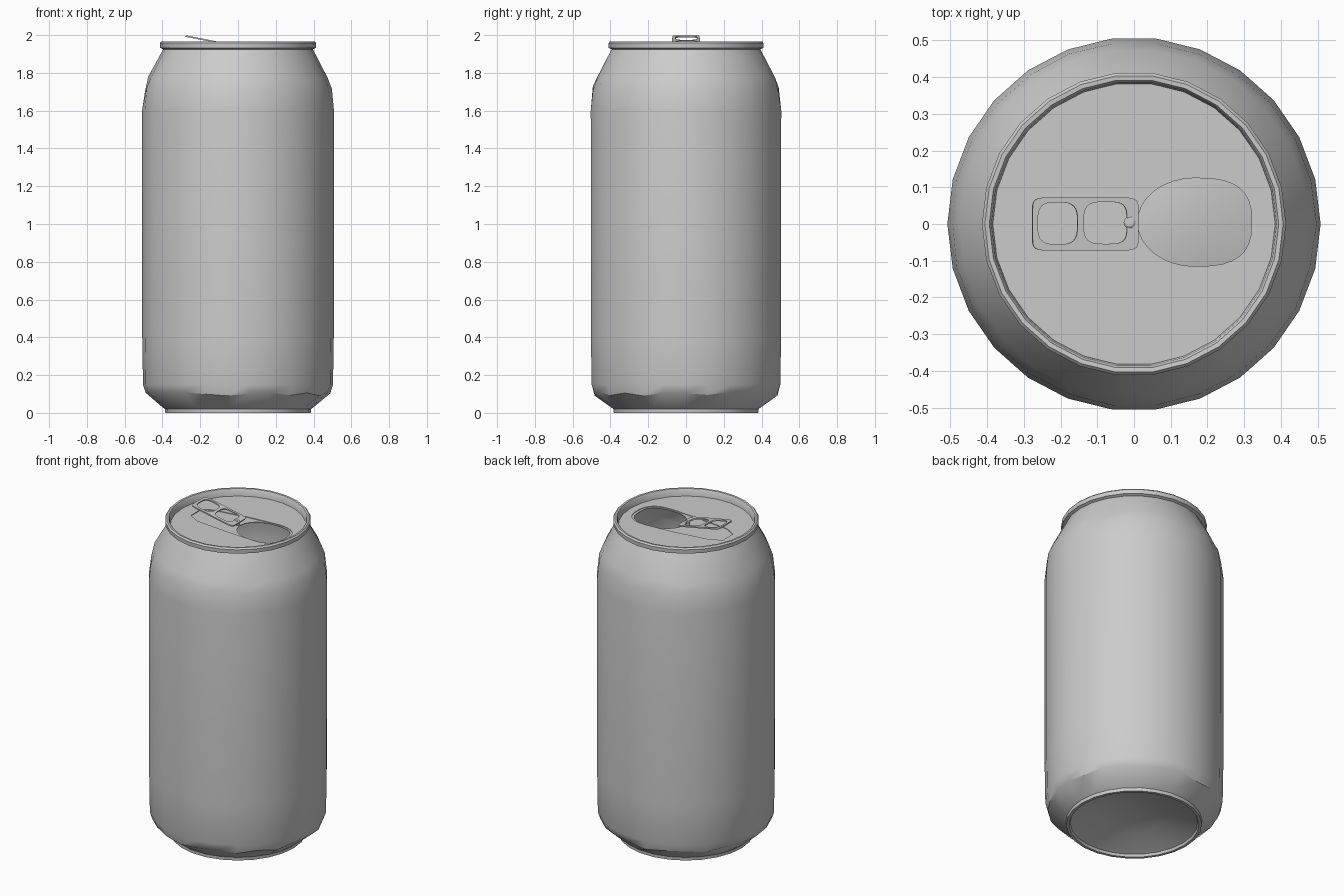
import bpy, bmesh, math, random
from mathutils import Matrix

random.seed(4)
SEGS = 26
if "Cube" in bpy.data.objects:
    bpy.data.objects.remove(bpy.data.objects["Cube"], do_unlink=True)

metal = bpy.data.materials.new("plain_grey_metal")
metal.use_nodes = True
GREY = (0.6, 0.6, 0.6, 1)
metal.diffuse_color = GREY
metal.node_tree.nodes["Principled BSDF"].inputs["Base Color"].default_value = GREY


def smooth(obj, degrees):
    bpy.ops.object.select_all(action="DESELECT")
    obj.select_set(True)
    bpy.context.view_layer.objects.active = obj
    bpy.ops.object.shade_smooth_by_angle(angle=math.radians(degrees))


def lathe(name, profile, wobble=None):
    """Spin (radius, height) points; wobble maps a ring index to height jitter."""
    wobble = wobble or {}
    bm = bmesh.new()
    rings = []
    for i, (r, z) in enumerate(profile):
        if r == 0:
            rings.append([bm.verts.new((0, 0, z))] * SEGS)
            continue
        ring = []
        for k in range(SEGS):
            a = math.tau * k / SEGS
            dz = random.uniform(-1, 1) * wobble.get(i, 0)
            dr = r * (1 + random.uniform(-0.2, 0.2) * wobble.get(i, 0))
            ring.append(bm.verts.new((dr * math.cos(a), dr * math.sin(a), z + dz)))
        rings.append(ring)
    for low, high in zip(rings, rings[1:]):
        for k in range(SEGS):
            n = (k + 1) % SEGS
            corners = list(dict.fromkeys((low[k], low[n], high[n], high[k])))
            bm.faces.new(corners)
    bmesh.ops.recalc_face_normals(bm, faces=bm.faces)
    mesh = bpy.data.meshes.new(name)
    bm.to_mesh(mesh)
    bm.free()
    obj = bpy.data.objects.new(name, mesh)
    bpy.context.collection.objects.link(obj)
    mesh.materials.append(metal)
    smooth(obj, 32)
    return obj


def plate(name, outlines, z, half_thick):
    """Flat sheet; every outline inside the first one becomes a hole."""
    curve = bpy.data.curves.new(name, "CURVE")
    curve.dimensions = "2D"
    curve.fill_mode = "BOTH"
    curve.extrude = half_thick
    for points in outlines:
        spline = curve.splines.new("POLY")
        spline.points.add(len(points) - 1)
        for p, (x, y) in zip(spline.points, points):
            p.co = (x, y, 0, 1)
        spline.use_cyclic_u = True
    obj = bpy.data.objects.new(name, curve)
    bpy.context.collection.objects.link(obj)
    obj.location.z = z
    curve.materials.append(metal)
    bpy.ops.object.select_all(action="DESELECT")
    obj.select_set(True)
    bpy.context.view_layer.objects.active = obj
    bpy.ops.object.convert(target="MESH")
    obj = bpy.context.object
    smooth(obj, 30)
    return obj


def oval(cx, cy, rx, ry, left=1.0, right=1.0, count=32):
    """Superellipse; exponents below 1 square off the left or right half."""
    points = []
    for k in range(count):
        a = math.tau * k / count
        c, s = math.cos(a), math.sin(a)
        e = right if c > 0 else left
        points.append((cx + rx * math.copysign(abs(c) ** e, c),
                       cy + ry * math.copysign(abs(s) ** e, s)))
    return points


# Can wall with tapered base, shoulder and neck
lathe("can_body", [
    (0.385, 0.0), (0.387, 0.02), (0.4, 0.03), (0.488, 0.1),
    (0.503, 0.15), (0.507, 0.4), (0.508, 1.6), (0.495, 1.71),
    (0.475, 1.77), (0.415, 1.89), (0.396, 1.925)],
    {3: 0.01, 7: 0.022, 8: 0.015})

# Domed underside
lathe("base_dome", [(0.385, 0.0), (0.368, 0.0), (0.362, 0.015),
                    (0.2, 0.075), (0, 0.1)])

# Rolled top rim with inner wall
lathe("top_rim", [(0.396, 1.925), (0.412, 1.932), (0.414, 1.957),
                  (0.406, 1.966), (0.394, 1.965), (0.388, 1.955),
                  (0.384, 1.92)])

# Lid with a shallow drop-shaped panel and the drinking hole
mouth = oval(0.165, 0.005, 0.155, 0.12, 1.0, 0.72)
panel = [(x, y) for x, y in oval(0.19, 0.005, 0.145, 0.128, 1.0, 0.8) if x > 0.17]
top = [p for p in panel if p[1] >= 0]
bottom = [p for p in panel if p[1] < 0]
panel = bottom + top + [(0.0, 0.118), (-0.22, 0.085), (-0.29, 0.05),
                        (-0.29, -0.05), (-0.22, -0.09), (0.0, -0.112)]
plate("lid", [oval(0, 0, 0.386, 0.386, count=SEGS * 2), panel], 1.919, 0.003)
plate("lid_panel", [panel, mouth], 1.916, 0.002)

# Pull tab: framed loop with two finger holes, raised at its free end
tab = plate("pull_tab", [
    oval(-0.135, 0, 0.147, 0.073, 0.22, 0.22),
    oval(-0.212, 0.002, 0.055, 0.057, 0.6, 0.6),
    oval(-0.08, 0.003, 0.06, 0.057, 0.6, 0.5)], 0, 0.004)
tab.location = (0, 0, 1.941)
tab.rotation_euler.y = math.radians(11)

# Rivet holding the tab
rivet = lathe("tab_rivet", [(0.016, 1.915), (0.016, 1.946), (0.011, 1.95), (0, 1.951)])
rivet.data.transform(Matrix.Translation((-0.012, 0.004, 0)))
